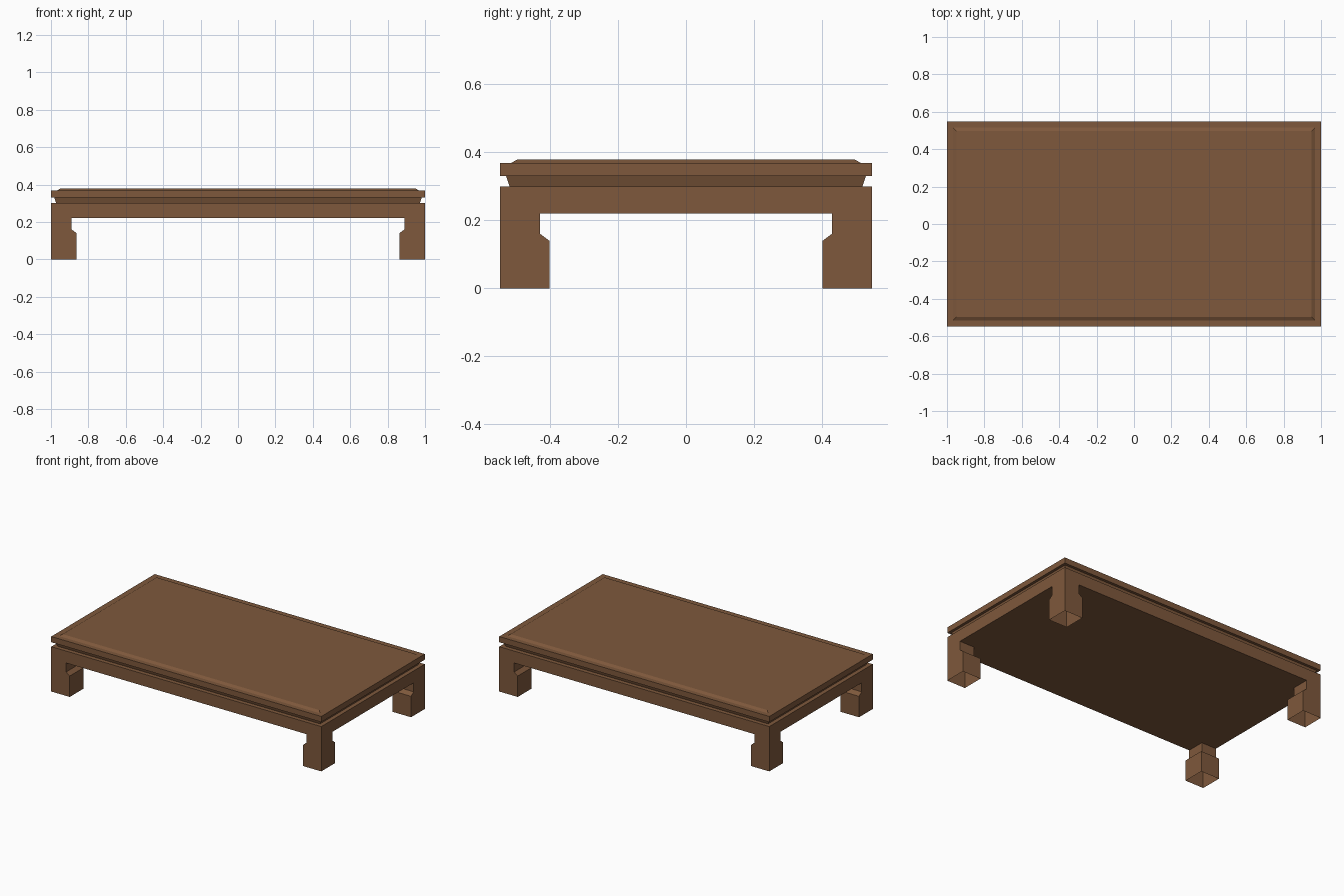
import bpy

if "Cube" in bpy.data.objects:
    bpy.data.objects.remove(bpy.data.objects["Cube"])

wood = bpy.data.materials.new("brown wood")
wood.diffuse_color = (0.21, 0.099, 0.045, 1)
wood.use_nodes = True
wood.node_tree.nodes["Principled BSDF"].inputs["Base Color"].default_value = wood.diffuse_color

HX, HY = 1.0, 0.547


def loft(name, rings, cap_bottom=True, cap_top=True):
    """Stack of rectangles (x0, x1, y0, y1, z), bottom to top."""
    verts, faces = [], []
    for x0, x1, y0, y1, z in rings:
        verts += [(x0, y0, z), (x1, y0, z), (x1, y1, z), (x0, y1, z)]
    for r in range(len(rings) - 1):
        a, b = r * 4, r * 4 + 4
        for i in range(4):
            j = (i + 1) % 4
            faces.append((a + i, a + j, b + j, b + i))
    if cap_bottom:
        faces.append((3, 2, 1, 0))
    if cap_top:
        n = len(verts)
        faces.append((n - 4, n - 3, n - 2, n - 1))
    mesh = bpy.data.meshes.new(name)
    mesh.from_pydata(verts, [], faces)
    mesh.materials.append(wood)
    obj = bpy.data.objects.new(name, mesh)
    bpy.context.collection.objects.link(obj)
    return obj


def inset(d, z):
    return (-HX + d, HX - d, -HY + d, HY - d, z)


# Apron frame with flat underside
loft("apron_frame", [inset(0, 0.22), inset(0, 0.30)])

# Recessed waist that flares outward towards the top
loft("waist", [inset(0.028, 0.30), inset(0.018, 0.33)], False, False)

# Table top slab
loft("table_top", [inset(0, 0.33), inset(0, 0.368)])

# Shallow raised panel with sloped edges
loft("raised_panel", [inset(0.032, 0.368), inset(0.05, 0.378)], False)

# Legs: wide foot, chamfer, narrower neck; hollow underneath
for sx, side in ((-1, "left"), (1, "right")):
    for sy, end in ((-1, "front"), (1, "back")):
        rings = []
        for wx, wy, z in ((0.137, 0.145, 0), (0.137, 0.145, 0.14),
                          (0.11, 0.118, 0.16), (0.11, 0.118, 0.22)):
            xs = sorted((sx * HX, sx * (HX - wx)))
            ys = sorted((sy * HY, sy * (HY - wy)))
            rings.append((*xs, *ys, z))
        loft(f"{end}_{side}_leg", rings, False, False)
